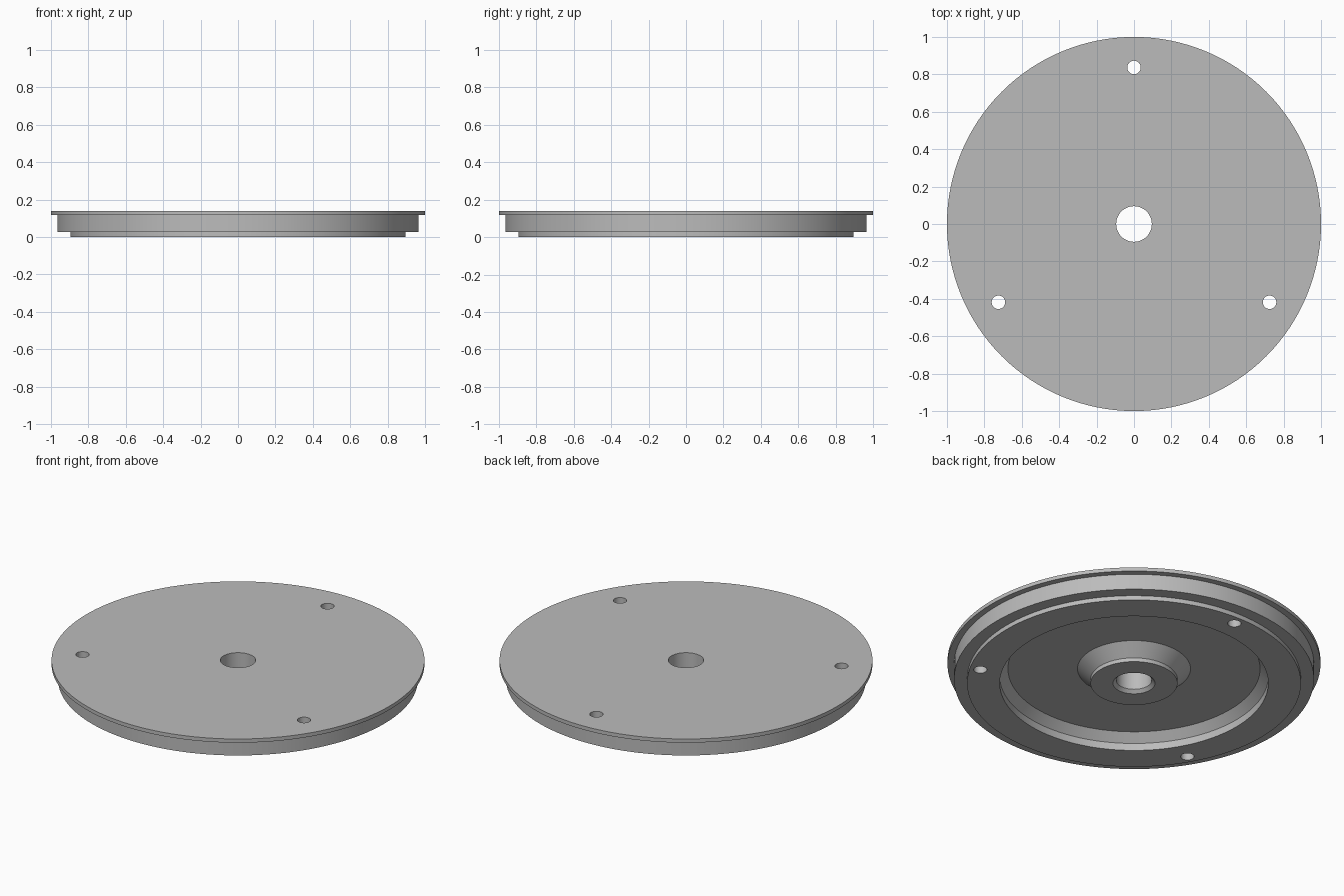
import bpy, bmesh, math

SEGMENTS = 128
HOLE_RADIUS, HOLE_CIRCLE = 0.036, 0.837

if "Cube" in bpy.data.objects:
    bpy.data.objects.remove(bpy.data.objects["Cube"], do_unlink=True)

grey = bpy.data.materials.new("plain grey")
grey.use_nodes = True
colour = (0.5, 0.5, 0.5, 1)
grey.diffuse_color = colour
grey.node_tree.nodes["Principled BSDF"].inputs["Base Color"].default_value = colour


def lathe(name, profile):
    """Revolve a closed (radius, height) outline about the z axis."""
    bm = bmesh.new()
    rings = []
    for i in range(SEGMENTS):
        a = 2 * math.pi * i / SEGMENTS
        rings.append([bm.verts.new((r * math.cos(a), r * math.sin(a), z)) for r, z in profile])
    n = len(profile)
    for i, ring in enumerate(rings):
        nxt = rings[(i + 1) % SEGMENTS]
        for j in range(n):
            k = (j + 1) % n
            bm.faces.new((ring[j], nxt[j], nxt[k], ring[k]))
    bmesh.ops.recalc_face_normals(bm, faces=bm.faces)
    mesh = bpy.data.meshes.new(name)
    bm.to_mesh(mesh)
    bm.free()
    mesh.materials.append(grey)
    obj = bpy.data.objects.new(name, mesh)
    bpy.context.collection.objects.link(obj)
    return obj


# Stepped disc with a ring recess, conical centre boss and countersunk bore
disc = lathe("flanged_disc", [
    (0.095, 0.14), (1.0, 0.14), (1.0, 0.118),      # top flange
    (0.965, 0.118), (0.965, 0.026),                # main rim
    (0.895, 0.026), (0.895, 0.0),                  # lower lip
    (0.72, 0.0), (0.72, 0.043), (0.676, 0.09),     # recess wall and chamfer
    (0.303, 0.09), (0.233, 0.023), (0.233, 0.0),   # centre boss
    (0.113, 0.0), (0.095, 0.018),                  # countersink
])

# Three through holes, evenly spaced
bm = bmesh.new()
for i in range(3):
    a = math.radians(90 + 120 * i)
    made = bmesh.ops.create_cone(bm, cap_ends=True, segments=32, depth=0.5,
                                 radius1=HOLE_RADIUS, radius2=HOLE_RADIUS)
    bmesh.ops.translate(bm, verts=made["verts"],
                        vec=(HOLE_CIRCLE * math.cos(a), HOLE_CIRCLE * math.sin(a), 0.07))
mesh = bpy.data.meshes.new("hole_cutter")
bm.to_mesh(mesh)
bm.free()
mesh.materials.append(grey)
cutter = bpy.data.objects.new("hole_cutter", mesh)
bpy.context.collection.objects.link(cutter)
cutter.hide_render = True

cut = disc.modifiers.new("screw_holes", "BOOLEAN")
cut.operation = "DIFFERENCE"
cut.solver = "EXACT"
cut.object = cutter

bpy.ops.object.select_all(action="DESELECT")
disc.select_set(True)
bpy.context.view_layer.objects.active = disc
bpy.ops.object.modifier_apply(modifier=cut.name)
bpy.data.objects.remove(cutter, do_unlink=True)
bpy.ops.object.shade_smooth_by_angle(angle=math.radians(30))
